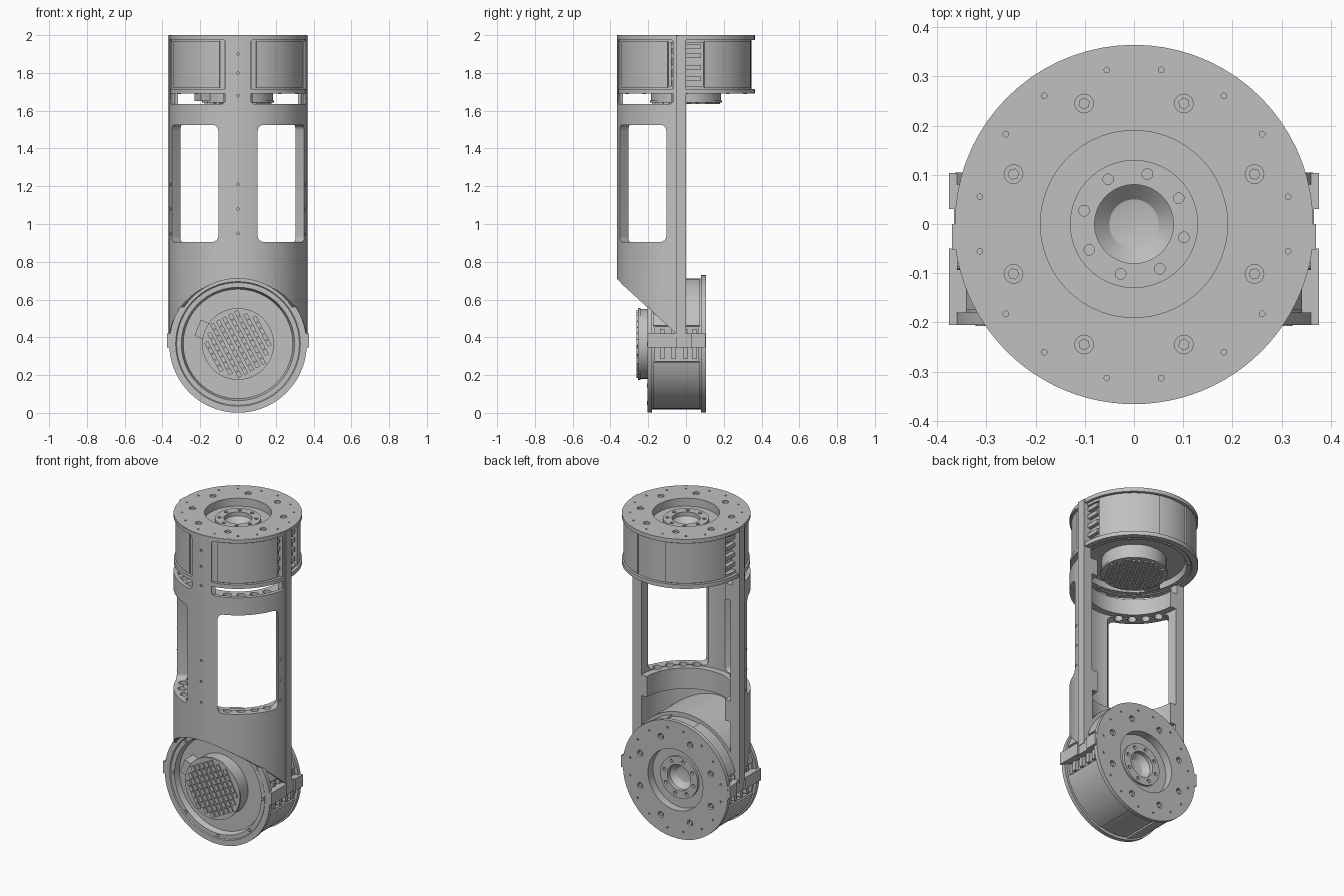
import bpy, bmesh
from math import radians, sin, cos, pi
from mathutils import Matrix, Vector

if "Cube" in bpy.data.objects:
    bpy.data.objects.remove(bpy.data.objects["Cube"])

metal = bpy.data.materials.new("machined_grey")
metal.use_nodes = True
GREY = (0.53, 0.53, 0.53, 1)
metal.diffuse_color = GREY
metal.node_tree.nodes["Principled BSDF"].inputs["Base Color"].default_value = GREY
parts = []


def finish(bm, name, matrix=Matrix()):
    bmesh.ops.recalc_face_normals(bm, faces=bm.faces)
    mesh = bpy.data.meshes.new(name)
    bm.to_mesh(mesh)
    bm.free()
    mesh.materials.append(metal)
    obj = bpy.data.objects.new(name, mesh)
    obj.matrix_world = matrix
    bpy.context.collection.objects.link(obj)
    parts.append(obj)
    return obj


def discard(obj):
    parts.remove(obj)
    bpy.data.objects.remove(obj)


def revolve(bm, profile, start=0, end=360, steps=72):
    """Turn a closed (radius, z) profile about z between two angles."""
    rings = []
    for s in range(steps + 1):
        a = radians(start + (end - start) * s / steps)
        rings.append([bm.verts.new((r * cos(a), r * sin(a), z)) for r, z in profile])
    n = len(profile)
    for r0, r1 in zip(rings, rings[1:]):
        for i in range(n):
            j = (i + 1) % n
            if profile[i][0] or profile[j][0]:
                bm.faces.new((r0[i], r0[j], r1[j], r1[i]))
    if end - start < 360:
        bm.faces.new(rings[0])
        bm.faces.new(rings[-1])
    bmesh.ops.remove_doubles(bm, verts=bm.verts, dist=0.0004)


def box(bm, lo, hi, matrix=Matrix(), rounding=0):
    lo, hi = Vector(lo), Vector(hi)
    old = set(bm.verts)
    verts = bmesh.ops.create_cube(bm, size=1)["verts"]
    for v in verts:
        v.co = (lo + hi) / 2 + v.co * (hi - lo)
    if rounding:  # round the corners seen along local x
        edges = {e for v in verts for e in v.link_edges
                 if abs(e.verts[0].co.x - e.verts[1].co.x) > 1e-5}
        bmesh.ops.bevel(bm, geom=list(edges), offset=rounding, segments=4,
                        affect="EDGES", profile=0.5)
        verts = [v for v in bm.verts if v not in old]
    bmesh.ops.transform(bm, matrix=matrix, verts=verts)


def cylinder(bm, radius, z0, z1, matrix=Matrix(), sides=16):
    bmesh.ops.create_cone(bm, cap_ends=True, segments=sides, radius1=radius, radius2=radius,
                          depth=z1 - z0, matrix=matrix @ Matrix.Translation((0, 0, (z0 + z1) / 2)))


def polar(r, deg):
    return Matrix.Rotation(radians(deg), 4, "Z") @ Matrix.Translation((r, 0, 0))


def along_y(z):
    return Matrix.Translation((0, 0, z)) @ Matrix.Rotation(-pi / 2, 4, "X")


def trim_below(bm, height):
    """Keep what lies above the slope that starts at this height in front."""
    bmesh.ops.bisect_plane(bm, geom=bm.verts[:] + bm.edges[:] + bm.faces[:], dist=1e-5,
                           plane_co=(0, -.365, height), plane_no=(0, .91, 1), clear_inner=True)
    bmesh.ops.holes_fill(bm, edges=bm.edges)


def cut(obj, bm):
    """Subtract the solids in bm and bake the result."""
    cutter = finish(bm, "cutter", obj.matrix_world.copy())
    cutter.hide_render = True
    mod = obj.modifiers.new("cut", "BOOLEAN")
    mod.operation, mod.solver, mod.object = "DIFFERENCE", "EXACT", cutter
    bpy.context.view_layer.update()
    baked = bpy.data.meshes.new_from_object(obj.evaluated_get(bpy.context.evaluated_depsgraph_get()))
    obj.modifiers.clear()
    obj.data = baked
    discard(cutter)


def actuator(prefix, matrix):
    # Housing with bored output face at local z = 0
    bm = bmesh.new()
    revolve(bm, [(0, -.10), (.05, -.09), (.08, -.06), (.08, -.035), (.13, -.035), (.13, -.05),
                 (.19, -.05), (.19, 0), (.364, 0), (.364, -.025), (.346, -.025), (.346, -.285),
                 (.364, -.285), (.364, -.31), (.33, -.31), (.325, -.305), (.30, -.305),
                 (.29, -.27), (0, -.27)])
    housing = finish(bm, prefix + "_housing", matrix)
    bm = bmesh.new()
    for k in range(8):
        cylinder(bm, .019, -.02, .02, polar(.265, 22.5 + 45 * k))
        cylinder(bm, .011, -.06, .02, polar(.105, 45 * k + 30), 12)
    for quarter in range(4):
        for a in (10, 35, 55, 80):
            cylinder(bm, .006, -.015, .02, polar(.318, a + 90 * quarter), 8)
    cut(housing, bm)
    # Connector recesses on the two sides
    bm = bmesh.new()
    for a in (0, 180):
        box(bm, (-.03, -.09, -.27), (.05, .09, -.04), polar(.346, a))
    cut(housing, bm)
    # Bolts inside the counterbores
    bm = bmesh.new()
    for k in range(8):
        cylinder(bm, .012, -.025, -.006, polar(.265, 22.5 + 45 * k), 6)
    finish(bm, prefix + "_bolts", matrix)
    # Four curved cover panels
    bm = bmesh.new()
    for k in range(4):
        revolve(bm, [(.33, -.28), (.355, -.28), (.355, -.03), (.33, -.03)],
                90 * k + 16, 90 * k + 74, 16)
    finish(bm, prefix + "_cover_panels", matrix)
    # Ribs inside the connector recesses
    bm = bmesh.new()
    for a in (0, 180):
        for z in (-.23, -.17, -.11, -.06):
            box(bm, (-.05, -.08, z - .012), (0, .08, z + .012), polar(.34, a))
    finish(bm, prefix + "_connector_ribs", matrix)
    # Electronics stack on the rear side
    bm = bmesh.new()
    cylinder(bm, .185, -.35, -.26, sides=48)
    cylinder(bm, .19, -.358, -.345, sides=48)
    tilt = Matrix.Rotation(radians(-28), 4, "Z")
    for row in range(-4, 5):
        for col in range(-4, 5):
            x, y = row * .036, col * .036
            if x * x + y * y < .026:
                box(bm, (x - .011, y - .016, -.366), (x + .011, y + .016, -.35), tilt)
    box(bm, (-.05, -.045, -.35), (.05, .045, -.26), polar(.18, 202))
    for k in range(8):
        cylinder(bm, .010, -.312, -.28, polar(.312, 45 * k), 8)
    finish(bm, prefix + "_electronics", matrix)


actuator("upper", Matrix.Translation((0, 0, 2)))
actuator("lower", Matrix.Translation((0, .105, 0)) @ along_y(.365))

# Half-round link shell with two inward rings
bm = bmesh.new()
revolve(bm, [(.366, .77), (.366, 1.998), (.342, 1.998), (.342, 1.63), (.27, 1.63), (.27, 1.53),
             (.31, 1.53), (.31, .90), (.27, .90), (.27, .77)], 180, 360, 48)
shell = finish(bm, "link_shell")

# Holes through the rings and screw holes down the front spine
bm = bmesh.new()
for a in (225, 315):
    for k in (-21, -7, 7, 21):
        for z in (.86, 1.50):
            cylinder(bm, .024, z, z + .16, polar(.318, a + k), 20)
for z in (.95, 1.08, 1.21, 1.68, 1.8, 1.9):
    cylinder(bm, .007, -.4, -.355, along_y(z), 8)
cut(shell, bm)

# Large and upper windows
bm = bmesh.new()
for a in (225, 315):
    box(bm, (-.12, -.174, .905), (.15, .174, 1.525), polar(.33, a), .03)
    box(bm, (-.04, -.206, 1.635), (.15, .206, 1.98), polar(.33, a), .02)
cut(shell, bm)

# Sloping hollow saddle that joins the shell to the lower actuator
bm = bmesh.new()
revolve(bm, [(0, .40), (.366, .40), (.366, .775), (0, .775)], 180, 360, 48)
trim_below(bm, .705)
saddle = finish(bm, "saddle")
bm = bmesh.new()
cylinder(bm, .346, -.6, .2, along_y(.365), 72)
cut(saddle, bm)
bm = bmesh.new()
cylinder(bm, .309, .40, .9, sides=72)
trim_below(bm, .755)
hollow = finish(bm, "hollow")
bm = bmesh.new()
cylinder(bm, .375, -.6, .6, along_y(.365), 72)
cut(hollow, bm)
bm = bmesh.new()
bm.from_mesh(hollow.data)
discard(hollow)
cut(saddle, bm)

# Side rails, clamp feet and rail screws on both sides
for side, name in ((1, "left"), (-1, "right")):
    mirror = Matrix.Diagonal((side, 1, 1, 1))
    bm = bmesh.new()
    box(bm, (.318, -.052, .40), (.370, 0, 1.998), mirror)
    finish(bm, name + "_side_rail")
    bm = bmesh.new()
    box(bm, (.33, -.205, .345), (.376, -.05, .42), mirror)
    box(bm, (.33, -.05, .345), (.366, .03, .42), mirror)
    box(bm, (.33, .03, .345), (.376, .104, .42), mirror)
    finish(bm, name + "_clamp_foot")
    bm = bmesh.new()
    for z in (.95, 1.08, 1.21):
        cylinder(bm, .008, .345, .36, mirror @ Matrix.Translation((0, -.085, z))
                 @ Matrix.Rotation(pi / 2, 4, "Y"), 8)
    finish(bm, name + "_rail_screws")

# Smooth shading with crisp edges
bpy.ops.object.select_all(action="DESELECT")
for obj in parts:
    obj.select_set(True)
bpy.context.view_layer.objects.active = parts[0]
bpy.ops.object.shade_smooth_by_angle(angle=radians(30))
